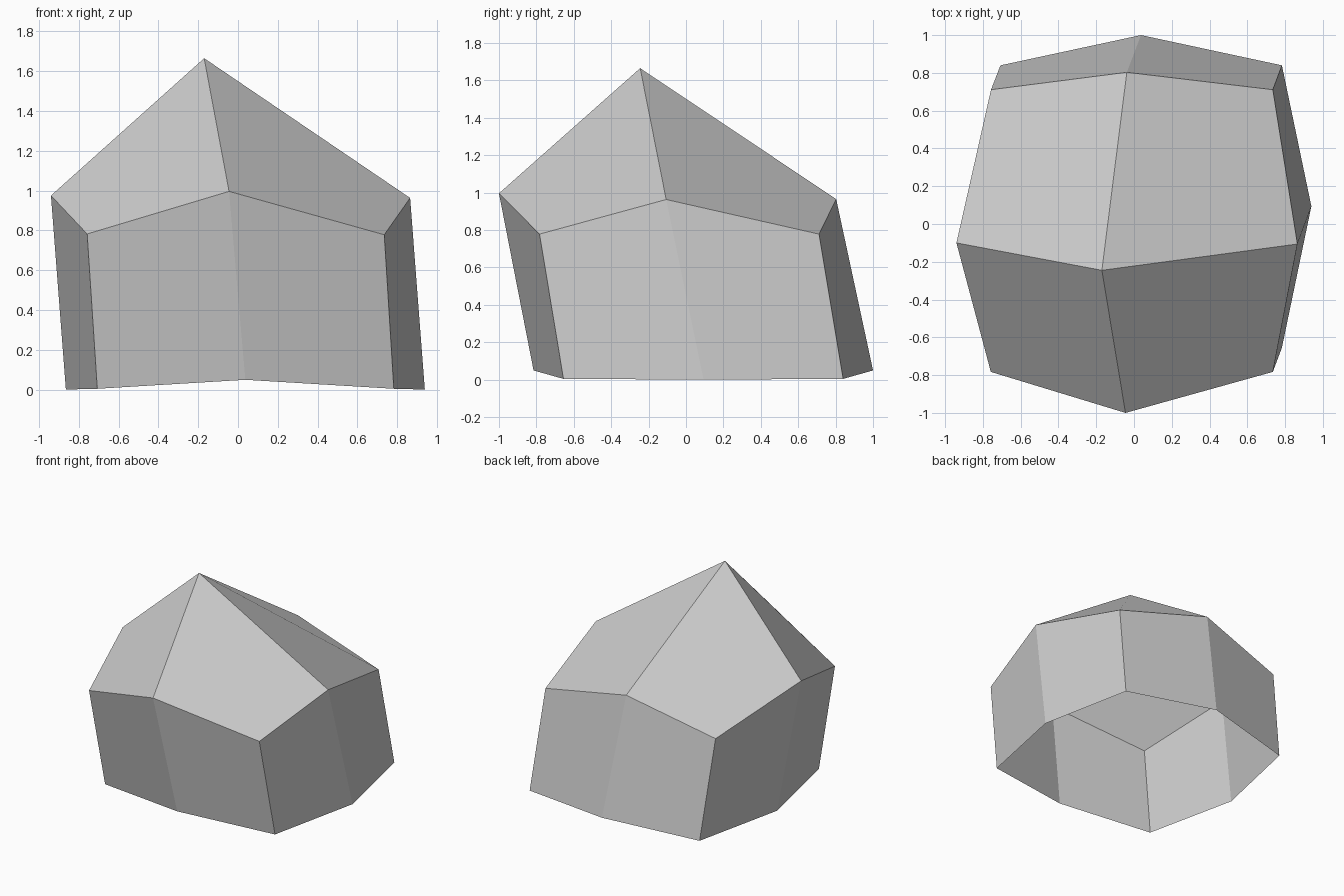
import bpy
import bmesh

cube = bpy.data.objects.get("Cube")
if cube:
    bpy.data.objects.remove(cube, do_unlink=True)

# Plain grey stone
grey = bpy.data.materials.new("mid grey")
grey.use_nodes = True
colour = (0.604, 0.604, 0.604, 1)
grey.diffuse_color = colour
grey.node_tree.nodes["Principled BSDF"].inputs["Base Color"].default_value = colour

# Rings run counter-clockwise: side middle, corner, side middle, ...
base_ring = [(0.037, -0.815, 0.049), (0.783, -0.655, 0.004),
             (0.939, 0.094, 0), (0.783, 0.84, 0.004),
             (0.037, 1.0, 0.049), (-0.707, 0.84, 0.004),
             (-0.865, 0.094, 0), (-0.707, -0.655, 0.004)]
shoulder_ring = [(-0.045, -1.0, 0.996), (0.735, -0.783, 0.778),
                 (0.865, -0.106, 0.963), (0.735, 0.711, 0.778),
                 (-0.038, 0.803, 0.965), (-0.757, 0.711, 0.778),
                 (-0.94, -0.1, 0.975), (-0.758, -0.783, 0.782)]
peak = (-0.17, -0.245, 1.665)

bm = bmesh.new()
base = [bm.verts.new(p) for p in base_ring]
shoulder = [bm.verts.new(p) for p in shoulder_ring]
tip = bm.verts.new(peak)
count = len(base)

# Leaning walls, open underneath
for i in range(count):
    j = (i + 1) % count
    bm.faces.new((base[i], base[j], shoulder[j], shoulder[i]))

# Four top facets, all folded along the same diagonal direction
for corner in range(1, count, 2):
    facet = [shoulder[corner - 1], shoulder[corner],
             shoulder[(corner + 1) % count], tip]
    if corner in (3, 7):
        facet = facet[1:] + facet[:1]
    bm.faces.new(facet)

mesh = bpy.data.meshes.new("faceted_rock")
bm.to_mesh(mesh)
bm.free()
mesh.materials.append(grey)
rock = bpy.data.objects.new("faceted_rock", mesh)
bpy.context.collection.objects.link(rock)
